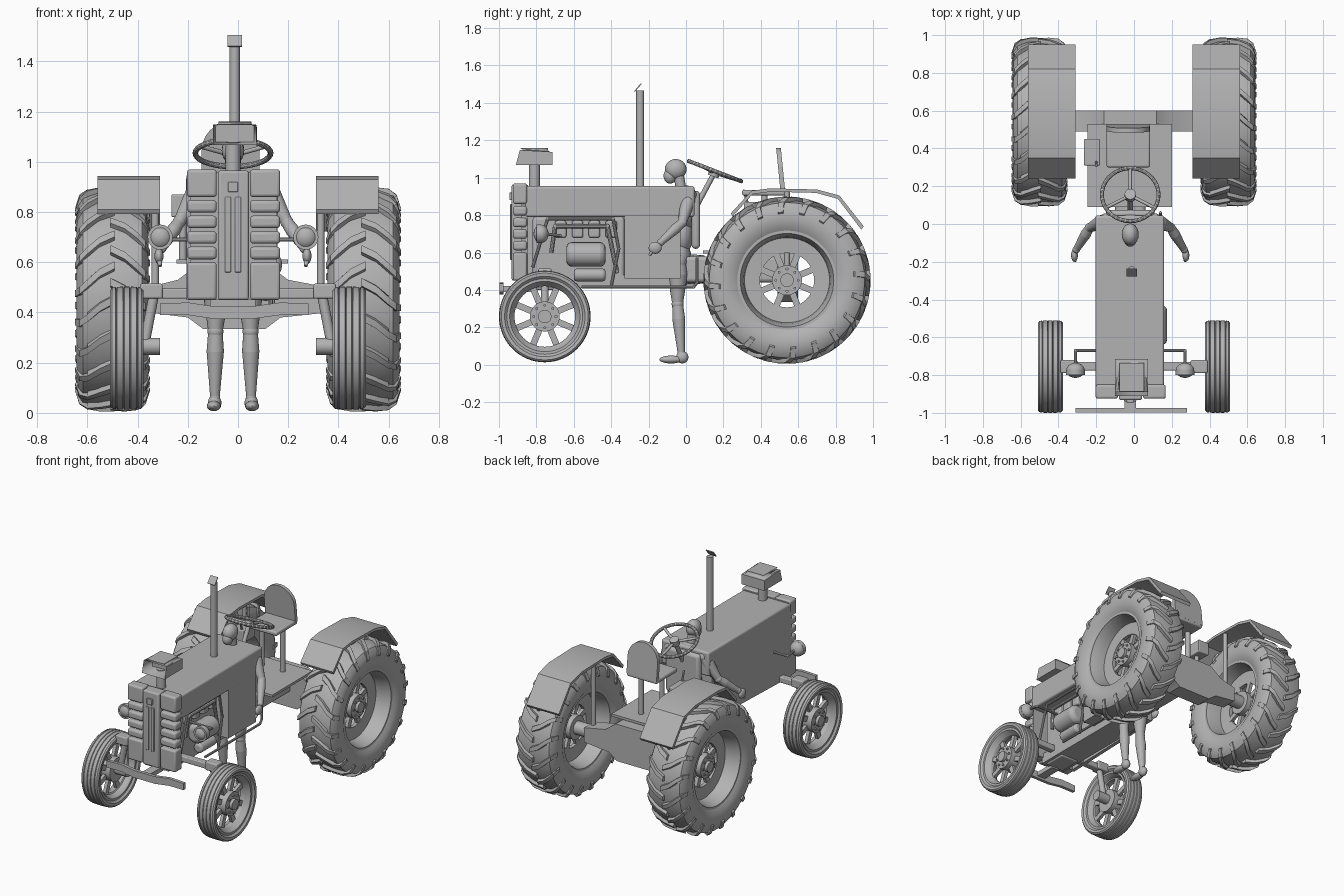
import bpy, bmesh, math
from math import sin, cos, pi, radians
from mathutils import Vector, Matrix

if "Cube" in bpy.data.objects:
    bpy.data.objects.remove(bpy.data.objects["Cube"])

GREY = bpy.data.materials.new("plain grey")
GREY.use_nodes = True
GREY.diffuse_color = (0.45, 0.45, 0.45, 1)
GREY.node_tree.nodes["Principled BSDF"].inputs["Base Color"].default_value = (0.45, 0.45, 0.45, 1)
MID = -0.02  # the body sits slightly off the wheel centre line


def finish(name, bm, bevel=0.0):
    bmesh.ops.recalc_face_normals(bm, faces=bm.faces[:])
    me = bpy.data.meshes.new(name)
    bm.to_mesh(me)
    bm.free()
    ob = bpy.data.objects.new(name, me)
    bpy.context.collection.objects.link(ob)
    me.materials.append(GREY)
    if bevel:
        mod = ob.modifiers.new("bevel", 'BEVEL')
        mod.width, mod.segments = bevel, 3
    bpy.ops.object.select_all(action='DESELECT')
    ob.select_set(True)
    bpy.context.view_layer.objects.active = ob
    bpy.ops.object.shade_smooth_by_angle(angle=radians(35))
    return ob


def add_box(bm, lo, hi, rot=None):
    lo, hi = Vector(lo), Vector(hi)
    m = Matrix.Translation((lo + hi) / 2) @ Matrix.Diagonal((*(hi - lo), 1))
    bmesh.ops.create_cube(bm, size=1, matrix=rot @ m if rot else m)


def box(name, lo, hi, bevel=0.0):
    bm = bmesh.new()
    add_box(bm, lo, hi)
    return finish(name, bm, bevel)


def prism(name, pts, lo, hi, axis='x', bevel=0.0):
    """Extrude a (y, z) outline along x, or an (x, z) outline along y."""
    bm = bmesh.new()
    vs = [bm.verts.new((lo, a, b) if axis == 'x' else (a, lo, b)) for a, b in pts]
    face = bm.faces.new(vs)
    new = bmesh.ops.extrude_face_region(bm, geom=[face])["geom"]
    step = (hi - lo, 0, 0) if axis == 'x' else (0, hi - lo, 0)
    bmesh.ops.translate(bm, vec=step, verts=[v for v in new if isinstance(v, bmesh.types.BMVert)])
    return finish(name, bm, bevel)


def add_rod(bm, a, b, r1, r2=None, n=20):
    a, b = Vector(a), Vector(b)
    m = Matrix.Translation((a + b) / 2) @ (b - a).to_track_quat('Z', 'Y').to_matrix().to_4x4()
    bmesh.ops.create_cone(bm, cap_ends=True, segments=n, radius1=r1,
                          radius2=r1 if r2 is None else r2, depth=(b - a).length, matrix=m)


def rod(name, a, b, r1, r2=None, bevel=0.0):
    bm = bmesh.new()
    add_rod(bm, a, b, r1, r2)
    return finish(name, bm, bevel)


def add_ball(bm, c, size):
    m = Matrix.Translation(c) @ Matrix.Diagonal((*size, 1))
    bmesh.ops.create_uvsphere(bm, u_segments=20, v_segments=12, radius=1, matrix=m)


def pipe(name, pts, r):
    bm = bmesh.new()
    for a, b in zip(pts, pts[1:]):
        add_rod(bm, a, b, r, n=10)
        add_ball(bm, b, (r, r, r))
    return finish(name, bm)


def lathe(name, prof, centre, side, n=64):
    """Revolve a closed (radius, x) outline round the x axis."""
    bm = bmesh.new()
    c = Vector(centre)
    rings = [[bm.verts.new(c + Vector((side * x, r * cos(2 * pi * i / n), r * sin(2 * pi * i / n))))
              for i in range(n)] for r, x in prof]
    for a, b in zip(rings, rings[1:] + rings[:1]):
        for i in range(n):
            j = (i + 1) % n
            bm.faces.new((a[i], a[j], b[j], b[i]))
    return finish(name, bm)


def wheel_centre(label, c, side, rim_r, hole_r, hub_r, wide):
    """Dished rim, pierced disc, eight spokes and a hub."""
    lip, well = rim_r + 0.008, rim_r - 0.03
    lathe(label + "_rim", [(lip, wide), (rim_r - 0.012, wide), (rim_r - 0.02, wide * 0.8), (well, wide * 0.5),
                           (well - 0.005, 0.02), (hole_r, 0.015), (hole_r, -0.01), (well, -0.015),
                           (rim_r - 0.02, -wide * 0.8), (rim_r - 0.012, -wide), (lip, -wide)], c, side)
    bm = bmesh.new()
    for i in range(8):
        rot = Matrix.Translation(c) @ Matrix.Rotation(i * pi / 4 + pi / 8, 4, 'X')
        add_box(bm, (-0.01, -0.017, hub_r * 0.8), (0.012, 0.017, hole_r + 0.01), rot)
    finish(label + "_spokes", bm)
    cv = Vector(c)
    bm = bmesh.new()
    add_rod(bm, cv - Vector((0.045, 0, 0)), cv + Vector((0.045, 0, 0)), hub_r, n=32)
    add_rod(bm, cv, cv + Vector((side * 0.065, 0, 0)), hub_r * 0.45)
    for i in range(8):
        p = cv + Vector((0, cos(i * pi / 4), sin(i * pi / 4))) * hub_r * 0.75
        add_rod(bm, p, p + Vector((side * 0.055, 0, 0)), 0.008, n=6)
    finish(label + "_hub", bm)


def lugs(name, c, count=20):
    """Two staggered rows of swept tread bars."""
    bm = bmesh.new()
    path = [(-0.008, 0.446, 0.0), (0.05, 0.447, 0.07), (0.1, 0.441, 0.17), (0.132, 0.418, 0.23), (0.149, 0.365, 0.25)]
    for side in (-1, 1):
        for i in range(count):
            base = 2 * pi * (i + (0.5 if side > 0 else 0)) / count
            rows = []
            for x, r, t in path:
                row = []
                for dr, da in ((-0.03, -0.05), (0, -0.035), (0, 0.035), (-0.03, 0.05)):
                    a = base + t + da
                    row.append(bm.verts.new((c[0] + side * (x + dr * (x > 0.12)), c[1] + (r + dr) * cos(a), c[2] + (r + dr) * sin(a))))
                rows.append(row)
            for p, q in zip(rows, rows[1:]):
                for k in range(4):
                    bm.faces.new((p[k], p[k - 1], q[k - 1], q[k]))
            bm.faces.new(rows[0])
            bm.faces.new(rows[-1])
    finish(name, bm)


rear_half = [(0.262, 0.118), (0.29, 0.135), (0.335, 0.144), (0.385, 0.138), (0.415, 0.118), (0.427, 0.06)]
front_half = [(0.2, 0.05), (0.215, 0.064), (0.232, 0.066), (0.241, 0.058), (0.244, 0.045), (0.238, 0.042),
              (0.244, 0.039), (0.245, 0.016), (0.239, 0.013), (0.245, 0.01)]
for side, word in ((1, "left"), (-1, "right")):
    # Wheels
    for label, half, c, dims in (("rear", rear_half, (side * 0.5, 0.54, 0.452), (0.262, 0.145, 0.08, 0.12)),
                                 ("front", front_half, (side * 0.443, -0.755, 0.258), (0.2, 0.162, 0.08, 0.052))):
        lathe(f"{word}_{label}_tyre", half + [(r, -x) for r, x in reversed(half)], c, side)
        wheel_centre(f"{word}_{label}", c, side, *dims)
    lugs(word + "_tread", (side * 0.5, 0.54, 0.452))
    rod(word + "_rear_axle_shaft", (side * 0.28, 0.54, 0.452), (side * 0.5, 0.54, 0.452), 0.045)
    # Fender shell
    top = [(0.24, 0.81), (0.35, 0.93), (0.45, 0.943), (0.7, 0.937), (0.82, 0.905), (0.95, 0.74)]
    under = [(y + (0.54 - y) * 0.03, z - 0.018) for y, z in reversed(top)]
    prism(word + "_fender", top + under, side * 0.31, side * 0.56)
    rod(word + "_fender_stay", (side * 0.33, 0.54, 0.47), (side * 0.33, 0.54, 0.93), 0.015)
    # Front steering knuckle
    box(word + "_knuckle", (side * 0.345 - 0.045, -0.79, 0.455), (side * 0.345 + 0.045, -0.72, 0.515), 0.008)
    rod(word + "_kingpin", (side * 0.335, -0.755, 0.47), (side * 0.375, -0.755, 0.26), 0.02)
    rod(word + "_spindle", (side * 0.31, -0.755, 0.265), (side * 0.43, -0.755, 0.265), 0.034)
    # Headlight with its bracket
    hx = MID + side * 0.29
    bm = bmesh.new()
    add_rod(bm, (hx, -0.8, 0.7), (hx, -0.775, 0.7), 0.05, n=28)
    add_ball(bm, (hx, -0.775, 0.7), (0.049, 0.04, 0.049))
    finish(word + "_headlight", bm)
    pipe(word + "_headlight_bracket", [(hx, -0.75, 0.7), (hx, -0.67, 0.69), (MID + side * 0.12, -0.67, 0.69)], 0.008)

# Rear axle housing, transmission and platform
prism("rear_axle_housing", [(-0.36, 0.4), (-0.2, 0.38), (-0.14, 0.335), (0.11, 0.335), (0.17, 0.38), (0.36, 0.4),
                            (0.36, 0.5), (0.2, 0.53), (0.12, 0.59), (-0.16, 0.59), (-0.24, 0.53), (-0.36, 0.5)], 0.49, 0.6, 'y')
box("transmission", (-0.1, -0.05, 0.44), (0.06, 0.5, 0.58), 0.02)
rod("clutch_housing", (MID, -0.03, 0.51), (MID, 0.1, 0.51), 0.085, 0.075)
box("platform", (-0.245, 0.09, 0.595), (0.2, 0.53, 0.612))
for x in (-0.11, 0.05):
    rod("seat_post", (x, 0.42, 0.6), (x, 0.42, 0.92), 0.017)
box("seat_pan", (-0.145, 0.3, 0.905), (0.085, 0.53, 0.935), 0.01)
arch = [(-0.03 + 0.115 * cos(a * pi / 12), 1.045 + 0.115 * sin(a * pi / 12)) for a in range(13)]
back = prism("seat_back", [(0.085, 0.925)] + arch + [(-0.145, 0.925)], 0.505, 0.53, 'y')
for v in back.data.vertices:
    v.co.y -= (v.co.z - 0.93) * 0.1
box("control_console", (-0.265, 0.31, 0.78), (-0.18, 0.45, 0.87), 0.006)
rod("console_stand", (-0.22, 0.38, 0.6), (-0.22, 0.38, 0.8), 0.015)
pipe("control_lever", [(-0.2, 0.33, 0.86), (-0.2, 0.31, 0.93)], 0.007)

# Hood, cowl and closed side panel
box("hood", (-0.205, -0.86, 0.79), (0.16, 0.045, 0.955), 0.012)
box("cowl", (-0.18, -0.33, 0.46), (0.158, -0.03, 0.8))
prism("right_side_panel", [(-0.86, 0.45), (-0.2, 0.47), (-0.1, 0.6), (-0.04, 0.74), (0.03, 0.8), (0.03, 0.9), (-0.86, 0.9)],
      -0.205, -0.18)
box("dashboard", (-0.15, 0.03, 0.62), (0.11, 0.075, 0.93), 0.02)

# Grille: backing, ribbed side sections and centre column
box("grille_back", (-0.19, -0.88, 0.45), (0.155, -0.845, 0.96))
for x0, x1 in ((-0.203, -0.085), (0.048, 0.168)):
    box("grille_cap", (x0, -0.925, 0.86), (x1, -0.85, 0.97), 0.012)
    box("grille_base", (x0, -0.925, 0.45), (x1, -0.85, 0.6), 0.012)
    for i in range(4):
        z = 0.612 + i * 0.062
        box("grille_rib", (x0, -0.925, z), (x1, -0.85, z + 0.05), 0.014)
box("grille_column", (-0.08, -0.932, 0.45), (0.043, -0.85, 0.965), 0.01)
for x in (-0.04, 0.0):
    box("grille_strip", (x - 0.012, -0.94, 0.56), (x + 0.012, -0.93, 0.86), 0.004)
box("front_plate", (-0.04, -0.945, 0.88), (0.0, -0.93, 0.92), 0.004)

# Air intake with an open front
rod("intake_pipe", (MID, -0.81, 0.95), (MID, -0.81, 1.08), 0.03)
intake = box("intake_hood", (-0.1, -0.91, 1.068), (0.075, -0.715, 1.16))
bm = bmesh.new()
bm.from_mesh(intake.data)
front = [f for f in bm.faces if f.normal.y < -0.9]
roof = [e for e in bm.edges if all(v.co.z > 1.1 for v in e.verts)]
bmesh.ops.inset_region(bm, faces=front, thickness=0.015)
bmesh.ops.translate(bm, vec=(0, 0.1, 0), verts=front[0].verts[:])
bmesh.ops.bevel(bm, geom=roof, offset=0.022, segments=3, affect='EDGES')
bm.to_mesh(intake.data)
bm.free()

# Exhaust with its rain flap
rod("exhaust_pipe", (-0.013, -0.245, 0.95), (-0.013, -0.245, 1.465), 0.021)
bm = bmesh.new()
add_box(bm, (-0.028, -0.028, -0.003), (0.028, 0.028, 0.003),
        Matrix.Translation((-0.013, -0.257, 1.482)) @ Matrix.Rotation(radians(50), 4, 'X'))
finish("exhaust_flap", bm)

# Engine on the open side
box("engine_block", (-0.17, -0.82, 0.46), (0.07, -0.33, 0.79), 0.015)
box("frame_rail", (-0.11, -0.86, 0.41), (0.07, -0.05, 0.48))
for name, y0, y1, z, r in (("air_tank", -0.64, -0.43, 0.59, 0.066), ("oil_filter", -0.6, -0.43, 0.48, 0.034)):
    rod(name, (0.11, y0, z), (0.11, y1, z), r, bevel=r * 0.45)
for i in range(4):
    y = -0.7 + i * 0.09
    box("cylinder_head", (0.05, y, 0.68), (0.1, y + 0.06, 0.77), 0.01)
pipe("fuel_line", [(0.13, -0.82, 0.52), (0.13, -0.74, 0.78), (0.13, -0.39, 0.78), (0.13, -0.36, 0.62), (0.13, -0.4, 0.42)], 0.009)
pipe("coolant_line", [(0.1, -0.72, 0.6), (0.11, -0.7, 0.74), (0.11, -0.42, 0.74), (0.11, -0.37, 0.5)], 0.012)
pipe("side_rail", [(0.14, -0.56, 0.415), (0.14, 0.04, 0.415), (0.14, 0.06, 0.44), (0.14, 0.06, 0.57)], 0.008)

# Front axle and curved bumper
box("front_axle", (-0.37, -0.775, 0.455), (0.37, -0.73, 0.495), 0.006)
box("axle_pivot", (-0.09, -0.84, 0.4), (0.05, -0.68, 0.47), 0.01)
prism("bumper", [(-0.31, 0.39), (-0.2, 0.39), (-0.1, 0.375), (0.06, 0.375), (0.17, 0.39), (0.28, 0.39), (0.28, 0.435),
                 (0.17, 0.44), (0.06, 0.425), (-0.1, 0.425), (-0.2, 0.44), (-0.31, 0.435)], -0.997, -0.975, 'y')
box("bumper_mount", (-0.05, -0.98, 0.39), (0.01, -0.83, 0.42))

# Steering wheel and column
tilt = Matrix.Translation((MID, 0.155, 1.035)) @ Matrix.Rotation(radians(-21), 4, 'X')
ring = [tilt @ Vector((0.15 * cos(i * pi / 18), 0.15 * sin(i * pi / 18), 0)) for i in range(37)]
pipe("steering_ring", ring, 0.011)
for i in range(3):
    a = pi / 2 + i * 2 * pi / 3
    rod("steering_spoke", tilt @ Vector((0, 0, -0.01)), tilt @ Vector((0.15 * cos(a), 0.15 * sin(a), 0)), 0.009)
rod("steering_hub", tilt @ Vector((0, 0, -0.03)), tilt @ Vector((0, 0, 0.01)), 0.03)
rod("steering_column", tilt @ Vector((0, 0, -0.01)), (MID, 0.02, 0.78), 0.014)

# Jointed standing figure
bm = bmesh.new()
add_ball(bm, (MID, -0.055, 1.045), (0.045, 0.058, 0.055))
add_ball(bm, (MID, -0.085, 1.01), (0.033, 0.035, 0.042))
add_rod(bm, (MID, -0.02, 0.9), (MID, -0.04, 1.02), 0.028)
add_ball(bm, (MID, 0.0, 0.84), (0.12, 0.075, 0.12))
add_ball(bm, (MID, -0.02, 0.7), (0.085, 0.06, 0.11))
add_ball(bm, (MID, -0.04, 0.57), (0.1, 0.07, 0.09))
for s in (-1, 1):
    joints = [((0.13, 0.02, 0.91), 0.036), ((0.215, -0.02, 0.76), 0.026), ((0.285, -0.135, 0.655), 0.02)]
    limbs = [joints, [((0.065, -0.045, 0.55), 0.05), ((0.07, -0.045, 0.325), 0.032), ((0.072, -0.025, 0.06), 0.021)]]
    for limb in limbs:
        pts = [(Vector((MID + s * p[0], p[1], p[2])), r) for p, r in limb]
        for p, r in pts:
            add_ball(bm, p, (r, r, r))
        for (p, r), (q, t) in zip(pts, pts[1:]):
            add_rod(bm, p, p.lerp(q, 0.3), r * 0.9, r * 1.08)
            add_rod(bm, p.lerp(q, 0.3), q, r * 1.08, t * 0.9)
    add_ball(bm, (MID + s * 0.295, -0.165, 0.625), (0.018, 0.035, 0.032))
    add_rod(bm, (MID + s * 0.295, -0.175, 0.615), (MID + s * 0.29, -0.195, 0.585), 0.012, 0.007)
    add_ball(bm, (MID + s * 0.073, -0.02, 0.04), (0.027, 0.033, 0.033))
    add_ball(bm, (MID + s * 0.076, -0.08, 0.028), (0.028, 0.062, 0.021))
finish("standing_figure", bm)
